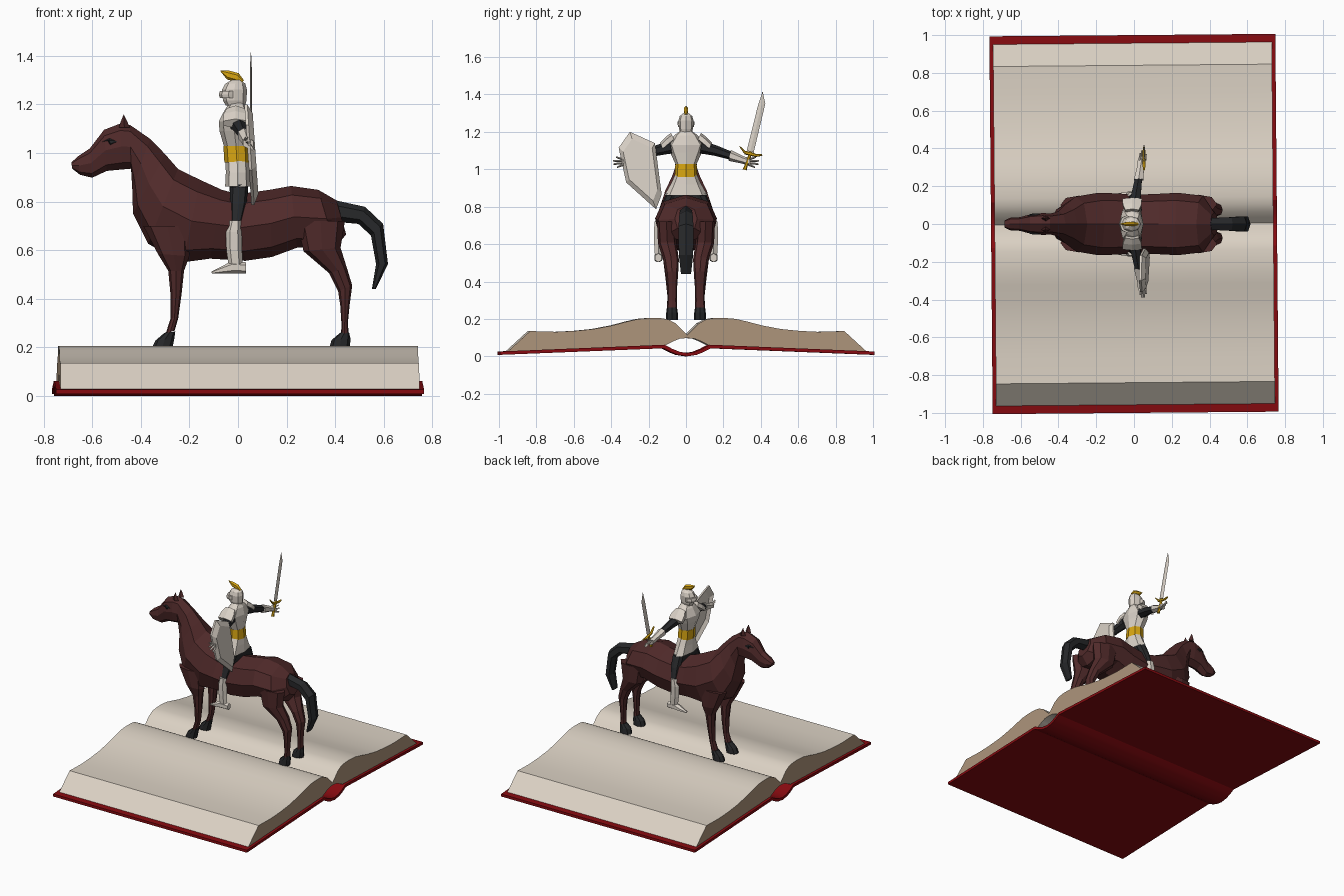
import bpy, bmesh, math
from mathutils import Vector


def mat(name, r, g, b):
    m = bpy.data.materials.new(name)
    m.diffuse_color = (r, g, b, 1)
    return m


BROWN = mat("bay brown", 0.080, 0.023, 0.023)
BLACK = mat("soft black", 0.020, 0.021, 0.023)
STEEL = mat("pale armour", 0.70, 0.64, 0.57)
GOLD = mat("gold", 0.68, 0.376, 0.006)
PAPER = mat("paper", 0.71, 0.64, 0.55)
EDGE = mat("page edge", 0.42, 0.30, 0.20)
RED = mat("cover red", 0.24, 0.003, 0.005)


def finish(name, bm, *mats):
    bmesh.ops.recalc_face_normals(bm, faces=bm.faces)
    me = bpy.data.meshes.new(name)
    bm.to_mesh(me)
    bm.free()
    for m in mats:
        me.materials.append(m)
    ob = bpy.data.objects.new(name, me)
    bpy.context.collection.objects.link(ob)
    return ob


def skin(bm, rings):
    """Bridge equal rings of points and cap both ends."""
    vs = [[bm.verts.new(p) for p in r] for r in rings]
    n = len(vs[0])
    for a, b in zip(vs, vs[1:]):
        for i in range(n):
            j = (i + 1) % n
            bm.faces.new((a[i], a[j], b[j], b[i]))
    bm.faces.new(vs[0][::-1])
    bm.faces.new(vs[-1])


def loft(name, rows, m, n=8, plane="xz", side=1):
    """Each row (a0, z0, a1, z1, half width, centre) is a cross-section whose
    two ends are given in the plane; the width runs across the plane."""
    bm = bmesh.new()
    rings = []
    for a0, z0, a1, z1, w, *c in rows:
        c = c[0] if c else 0
        ring = []
        for k in range(n):
            t = 2 * math.pi * k / n
            cs, sn = math.cos(t), math.sin(t)
            sn = math.copysign(abs(sn) ** 0.8, sn)
            a = (a0 + a1) / 2 + (a0 - a1) / 2 * cs
            z = (z0 + z1) / 2 + (z0 - z1) / 2 * cs
            d = c + w * sn
            ring.append((a, d * side, z) if plane == "xz" else (d, a * side, z))
        rings.append(ring)
    skin(bm, rings)
    return finish(name, bm, m)


def extrude_profile(name, half_top, half_bottom, x, *mats):
    """Profile mirrored in y and extruded along x; ends use the last material."""
    top = [(-y, z) for y, z in half_top[:0:-1]] + half_top
    bot = half_bottom[::-1] + [(-y, z) for y, z in half_bottom[1:]]
    bm = bmesh.new()
    skin(bm, [[(s, y, z) for y, z in top + bot] for s in (-x, x)])
    bm.normal_update()
    for f in bm.faces:
        f.material_index = len(mats) - 1 if abs(f.normal.x) > 0.9 else 0
    ob = finish(name, bm, *mats)
    ob.rotation_euler.z = math.radians(0.5)
    bpy.ops.object.select_all(action="DESELECT")
    ob.select_set(True)
    bpy.context.view_layer.objects.active = ob
    bpy.ops.object.shade_smooth_by_angle(angle=math.radians(30))


# Open book
extrude_profile("book_cover",
                [(0, .018), (.04, .024), (.08, .04), (.12, .062), (1, .026)],
                [(0, 0), (.05, .008), (.09, .024), (.125, .043), (1, .008)], .757, RED)
extrude_profile("book_pages",
                [(0, .115), (.03, .145), (.06, .175), (.1, .197), (.14, .204), (.2, .205),
                 (.26, .2), (.32, .186), (.4, .165), (.5, .146), (.6, .136), (.7, .131),
                 (.84, .135)],
                [(0, .098), (.04, .094), (.07, .082), (.115, .06), (.96, .025)],
                .738, PAPER, EDGE)

# Horse: rump to nose
loft("horse_body", [
    (.405, .805, .445, .665, .06), (.33, .848, .40, .61, .15), (.218, .864, .243, .61, .165),
    (.13, .848, .14, .572, .16), (0, .83, .03, .556, .155), (-.066, .848, -.115, .565, .162),
    (-.156, .889, -.226, .55, .165), (-.247, .934, -.37, .626, .145),
    (-.30, .995, -.432, .75, .10), (-.362, 1.058, -.435, .85, .068),
    (-.444, 1.115, -.44, .935, .055), (-.486, 1.12, -.475, .932, .058),
    (-.551, 1.095, -.54, .926, .052), (-.61, 1.018, -.60, .898, .036),
    (-.66, .985, -.65, .91, .033), (-.686, .96, -.682, .935, .02)], BROWN)
loft("horse_tail", [
    (.40, .805, .42, .715, .035), (.523, .778, .495, .708, .04), (.597, .708, .547, .66, .045),
    (.617, .543, .568, .543, .043), (.567, .44, .551, .44, .03)], BLACK, 6)

for s, tag in ((1, "left"), (-1, "right")):
    loft("hind_leg_" + tag, [
        (.24, .72, .44, .72, .05, .105), (.27, .595, .422, .61, .05, .10),
        (.375, .505, .447, .53, .042, .08), (.412, .43, .47, .455, .033, .075),
        (.421, .37, .46, .38, .027, .074), (.426, .29, .452, .30, .025, .074),
        (.423, .25, .455, .262, .028, .075)], BROWN, side=s)
    loft("hind_hoof_" + tag, [
        (.42, .26, .457, .262, .026, .075), (.385, .23, .463, .235, .031, .075),
        (.375, .195, .46, .195, .033, .075)], BLACK, side=s)
    loft("front_leg_" + tag, [
        (-.39, .70, -.19, .70, .05, .10), (-.33, .585, -.20, .575, .048, .095),
        (-.287, .515, -.222, .515, .037, .085), (-.278, .42, -.232, .42, .03, .08),
        (-.277, .32, -.246, .32, .023, .076), (-.298, .255, -.26, .27, .027, .075)],
        BROWN, side=s)
    loft("front_hoof_" + tag, [
        (-.302, .26, -.258, .265, .027, .075), (-.34, .228, -.262, .235, .031, .075),
        (-.356, .195, -.27, .195, .033, .075)], BLACK, side=s)
    loft("horse_ear_" + tag, [
        (-.49, 1.105, -.445, 1.105, .016, .03), (-.482, 1.13, -.456, 1.13, .013, .032),
        (-.471, 1.157, -.469, 1.157, .002, .03)], BROWN, 4, side=s)
    loft("horse_eye_" + tag, [
        (-.56, 1.045, -.53, 1.055, .009, .043), (-.53, 1.06, -.525, 1.03, .012, .046),
        (-.505, 1.05, -.495, 1.045, .007, .047)], BLACK, 6, side=s)

# Rider: torso and head
loft("rider_hips", [(-.032, .79, .042, .79, .12), (-.035, .87, .042, .87, .11)], BLACK)
loft("armour_skirt", [(-.053, .862, .05, .862, .115), (-.05, .92, .047, .92, .082),
                      (-.052, .967, .045, .967, .06)], STEEL)
loft("gold_sash", [(-.056, .96, .047, .96, .061), (-.06, 1.028, .044, 1.028, .057)], GOLD)
loft("breastplate", [
    (-.057, 1.025, .042, 1.025, .055), (-.076, 1.09, .046, 1.09, .085),
    (-.079, 1.13, .05, 1.13, .102), (-.053, 1.18, .04, 1.18, .065),
    (-.035, 1.205, .028, 1.205, .032)], STEEL)
loft("helmet", [
    (-.05, 1.195, .03, 1.195, .03), (-.062, 1.215, .035, 1.215, .037),
    (-.066, 1.26, .037, 1.26, .041), (-.052, 1.285, .03, 1.285, .033),
    (-.025, 1.30, .012, 1.30, .014)], STEEL)
loft("helmet_visor", [(-.074, 1.225, .0, 1.225, .042), (-.079, 1.24, .0, 1.24, .045),
                      (-.074, 1.255, .0, 1.255, .045)], STEEL)
loft("helmet_plume", [
    (-.073, 1.339, -.07, 1.333, .003), (-.035, 1.338, -.045, 1.302, .011),
    (.003, 1.328, -.015, 1.294, .012), (.025, 1.298, .012, 1.288, .008)], GOLD, 6)

# Rider: arms and legs
for s, tag in ((1, "left"), (-1, "right")):
    loft("pauldron_" + tag, [
        (.08, 1.195, .058, 1.15, .04, -.01), (.11, 1.172, .085, 1.128, .055, -.01),
        (.14, 1.14, .118, 1.103, .058, -.01)], STEEL, 6, "yz", s)
    loft("arm_" + tag, [
        (.085, 1.155, .075, 1.085, .035, 0), (.17, 1.125, .155, 1.072, .028, .012),
        (.25, 1.092, .24, 1.05, .02, .025)], BLACK, 6, "yz", s)
    loft("gauntlet_" + tag, [
        (.24, 1.103, .228, 1.045, .028, .025), (.31, 1.068, .302, 1.03, .02, .035),
        (.345, 1.06, .34, 1.018, .024, .042)], STEEL, 6, "yz", s)
    for i, (y, z) in enumerate(((.375, 1.065), (.39, 1.045), (.388, 1.027), (.37, 1.01))):
        zb = 1.052 - i * .009
        loft(f"finger_{tag}_{i + 1}", [
            (.335, zb + .007, .335, zb - .007, .008, .03 + i * .009),
            (y, z + .005, y, z - .004, .006, .035 + i * .009)], STEEL, 4, "yz", s)
    loft("thigh_" + tag, [
        (-.032, .86, .042, .86, .035, .075), (-.032, .79, .035, .79, .03, .11),
        (-.03, .70, .012, .70, .02, .142)], BLACK, side=s)
    loft("greave_" + tag, [
        (-.035, .722, .012, .722, .02, .15), (-.05, .675, .015, .675, .026, .148),
        (-.048, .60, .017, .60, .025, .148), (-.038, .53, .02, .53, .02, .148)],
        STEEL, 6, side=s)
    loft("boot_" + tag, [
        (-.11, .512, -.107, .503, .01, .148), (-.06, .537, -.06, .503, .022, .148),
        (-.025, .555, -.02, .503, .024, .148), (.033, .55, .033, .503, .02, .148)],
        STEEL, 6, side=s)

# Sword
loft("sword_blade", [
    (.325, 1.10, .362, 1.09, .004, .053), (.383, 1.335, .424, 1.35, .004, .053),
    (.408, 1.413, .411, 1.412, .001, .053)], STEEL, 4, "yz")
loft("sword_guard", [
    (.284, 1.128, .289, 1.115, .006, .053), (.318, 1.098, .314, 1.08, .009, .053),
    (.347, 1.094, .342, 1.072, .01, .053), (.375, 1.082, .374, 1.066, .009, .053),
    (.406, 1.083, .408, 1.072, .006, .053)], GOLD, 6, "yz")
loft("sword_grip", [(.336, 1.085, .352, 1.08, .008, .053), (.312, 1.02, .328, 1.015, .008, .053),
                    (.302, 1.0, .326, .994, .010, .053)], GOLD, 6, "yz")

# Shield: six-sided shell bulging towards +x
outline = [(-.30, 1.20), (-.166, 1.14), (-.13, .865), (-.16, .786), (-.32, .93), (-.36, 1.115)]
cy, cz = -.24, 1.01


def shield_ring(scale, dx):
    pts = []
    for y, z in outline:
        y, z = cy + (y - cy) * scale, cz + (z - cz) * scale
        pts.append(Vector((.032 + (1.2 - z) * .07 + dx, y, z)))
    return pts


bm = bmesh.new()
skin(bm, [shield_ring(.78, .012), shield_ring(1, -.006), shield_ring(1, .006),
          shield_ring(.8, .026)])
finish("shield", bm, STEEL)
